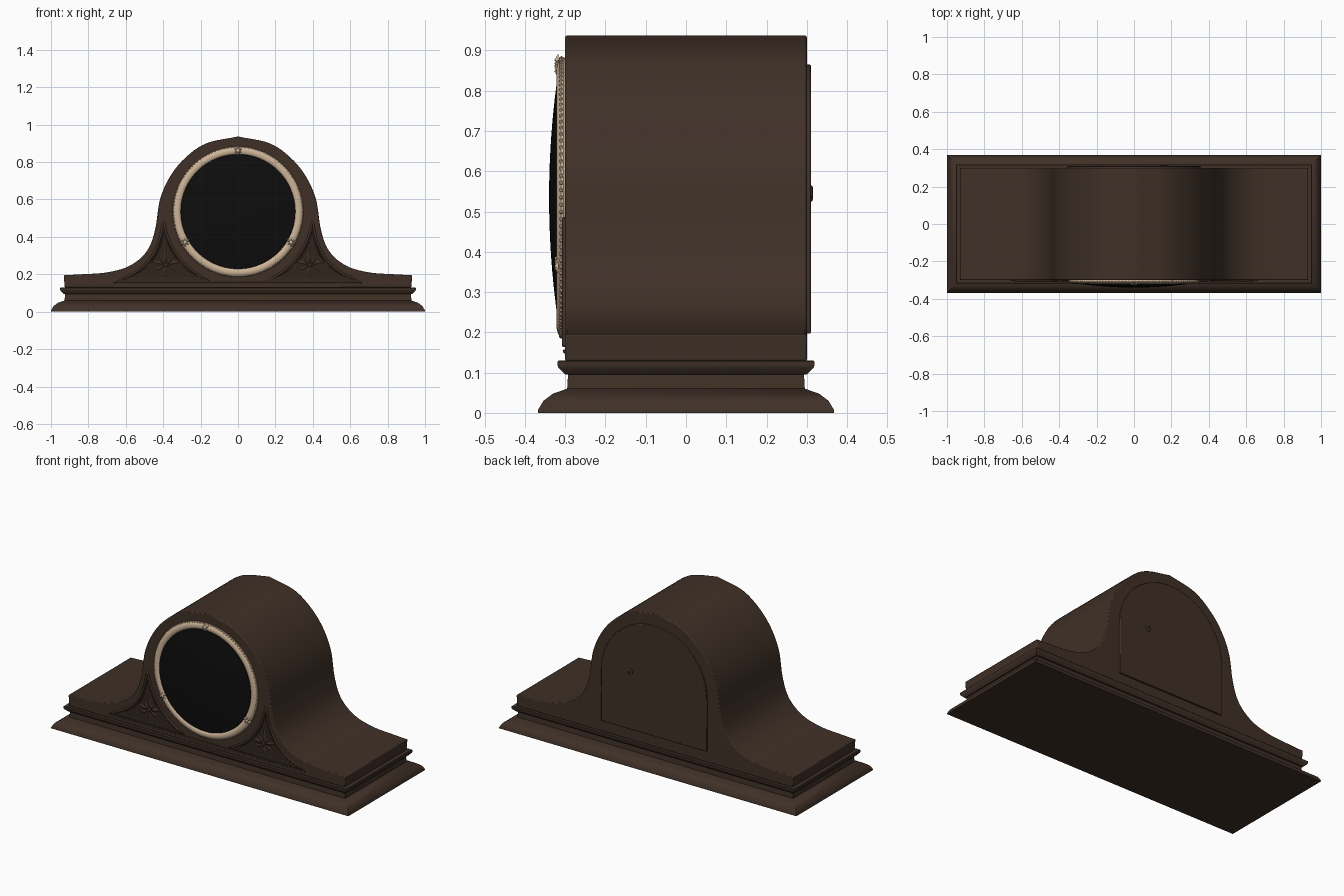
import bpy, bmesh
from math import sin, cos, pi, radians, sqrt
from mathutils import Vector, Matrix

if "Cube" in bpy.data.objects:
    bpy.data.objects.remove(bpy.data.objects["Cube"])


def material(name, rgb):
    m = bpy.data.materials.new(name)
    m.use_nodes = True
    m.diffuse_color = (*rgb, 1)
    bsdf = m.node_tree.nodes["Principled BSDF"]
    bsdf.inputs["Base Color"].default_value = (*rgb, 1)
    bsdf.inputs["Roughness"].default_value = 0.6
    return m


WOOD = material("dark walnut", (0.05, 0.03, 0.02))
CARVED = material("shadowed walnut", (0.03, 0.018, 0.012))
BRASS = material("pale brass", (0.62, 0.46, 0.31))
GLASS = material("black glass", (0.004, 0.004, 0.004))


def finish(name, bm, mat, bevel=0, angle=35):
    bmesh.ops.recalc_face_normals(bm, faces=bm.faces)
    mesh = bpy.data.meshes.new(name)
    bm.to_mesh(mesh)
    bm.free()
    mesh.materials.append(mat)
    ob = bpy.data.objects.new(name, mesh)
    bpy.context.collection.objects.link(ob)
    bpy.ops.object.select_all(action="DESELECT")
    ob.select_set(True)
    bpy.context.view_layer.objects.active = ob
    bpy.ops.object.shade_smooth_by_angle(angle=radians(angle))
    if bevel:
        b = ob.modifiers.new("soft edges", "BEVEL")
        b.width, b.segments, b.angle_limit = bevel, 2, radians(50)
    return ob


def loft(name, rings, mat, cap=True):
    """Bridge closed rings of points in order."""
    bm = bmesh.new()
    loops = [[bm.verts.new(p) for p in ring] for ring in rings]
    n = len(loops[0])
    for a, b in zip(loops, loops[1:]):
        for i in range(n):
            j = (i + 1) % n
            bm.faces.new((a[i], a[j], b[j], b[i]))
    if cap:
        bm.faces.new(loops[0])
        bm.faces.new(loops[-1])
    return finish(name, bm, mat)


def prism(name, outline, y0, y1, mat, bevel=0):
    """Extrude an xz outline along y."""
    ob = loft(name, [[(x, y, z) for x, z in outline] for y in (y0, y1)], mat)
    if bevel:
        b = ob.modifiers.new("soft edges", "BEVEL")
        b.width, b.segments, b.angle_limit = bevel, 2, radians(50)
    return ob


def lathe(name, profile, mat, centre, n=96, cap=True):
    """Turn (radius, y) points about the y axis."""
    cx, cz = centre
    return loft(name, [[(cx + r * cos(2 * pi * i / n), y, cz + r * sin(2 * pi * i / n))
                        for i in range(n)] for r, y in profile], mat, cap)


def spline(pts, steps=6):
    """Catmull-Rom through the points."""
    p = [Vector(q) for q in pts]
    p = [2 * p[0] - p[1]] + p + [2 * p[-1] - p[-2]]
    out = []
    for a, b, c, d in zip(p, p[1:], p[2:], p[3:]):
        for k in range(steps):
            t = k / steps
            out.append(0.5 * (2 * b + (c - a) * t + (2 * a - 5 * b + 4 * c - d) * t * t
                              + (3 * b - a - 3 * c + d) * t ** 3))
    return [tuple(v) for v in out + [p[-2]]]


def bead(name, outline, y, radius, mat):
    """Round moulding along a closed xz outline."""
    cu = bpy.data.curves.new(name, "CURVE")
    cu.dimensions = "3D"
    cu.bevel_depth, cu.bevel_resolution = radius, 1
    s = cu.splines.new("POLY")
    s.points.add(len(outline) - 1)
    for pt, (x, z) in zip(s.points, outline):
        pt.co = (x, y, z, 1)
    s.use_cyclic_u = True
    cu.materials.append(mat)
    ob = bpy.data.objects.new(name, cu)
    bpy.context.collection.objects.link(ob)


def leaves(name, centre, y, petals, height, mat):
    """Spray of pointed leaves: each is (angle in degrees, length, half width)."""
    bm = bmesh.new()
    for deg, length, w in petals:
        a = radians(deg)
        d, s = Vector((cos(a), 0, sin(a))), Vector((-sin(a), 0, cos(a)))
        o = Vector((centre[0], y, centre[1]))
        rim = [bm.verts.new(q) for q in (o, o + d * length * .35 + s * w, o + d * length * .65 + s * w * .7,
               o + d * length, o + d * length * .65 - s * w * .7, o + d * length * .35 - s * w)]
        top = bm.verts.new(o + d * length * .45 - Vector((0, height, 0)))
        for i in range(6):
            bm.faces.new((rim[i], rim[(i + 1) % 6], top))
        bm.faces.new(rim)
    m = Matrix.Translation((centre[0], y, centre[1])) @ Matrix.Diagonal((1, .7, 1, 1))
    bmesh.ops.create_uvsphere(bm, u_segments=12, v_segments=8, radius=height * 1.3, matrix=m)
    return finish(name, bm, mat)


# Stepped plinth: half depth and height of each moulding line
steps = [(.368, 0), (.367, .008), (.354, .03), (.330, .048), (.295, .06), (.293, .095),
         (.301, .096), (.317, .112), (.319, .118), (.319, .127), (.316, .13), (.30, .13)]
loft("plinth", [[(sx * (d + .632), sy * d, z) for sx, sy in ((-1, -1), (1, -1), (1, 1), (-1, 1))]
                for d, z in steps], WOOD)

# Arched case with sweeping shoulders
half = spline([(.932, .195), (.82, .201), (.71, .209), (.60, .236), (.52, .287), (.47, .355), (.44, .455),
               (.417, .60), (.365, .72), (.285, .82), (.17, .90), (0, .937)])
half = [(.926, .128)] + half
prism("case", half + [(-x, z) for x, z in half[-2::-1]], -.30, .30, WOOD, .005)

# Rear access door with a small lock
R = .355
door = [(-R, .197), (R, .197)] + [(R * cos(pi * i / 40), .51 + R * sin(pi * i / 40)) for i in range(41)]
prism("back_door", door, .295, .31, WOOD, .003)
lathe("door_lock", [(.02, .305), (.02, .313), (.015, .315), (.009, .315), (.008, .309)], WOOD, (.16, .545), 24)
prism("keyhole", [(.157, .53), (.163, .53), (.163, .56), (.157, .56)], .305, .3105, CARVED)

# Bezel and domed glass
FACE = (0, .535)
lathe("bezel", [(.344, -.296), (.348, -.304), (.347, -.310), (.340, -.317), (.327, -.321),
                (.314, -.319), (.307, -.314), (.303, -.306)], BRASS, FACE, cap=False)
lathe("dial_glass", [(.307, -.306)] + [(.306 * k / 10, -.318 - .022 * (1 - (k / 10) ** 2))
                                       for k in range(10, 0, -1)] + [(.003, -.34)], GLASS, FACE)

# Fine beading round the bezel rim
bm = bmesh.new()
for i in range(120):
    a = 2 * pi * i / 120
    bmesh.ops.create_icosphere(bm, subdivisions=1, radius=.007, matrix=Matrix.Translation(
        (.344 * cos(a), -.309, FACE[1] + .344 * sin(a))))
finish("bezel_beading", bm, BRASS)

# Three leaf clasps on the bezel
for k, deg in enumerate((90, 210, 330)):
    a = radians(deg)
    spray = [(deg + t, l, .009) for t, l in ((0, .03), (60, .026), (120, .026), (180, .03), (240, .026), (300, .026))]
    leaves(f"bezel_clasp_{k + 1}", (.327 * cos(a), FACE[1] + .327 * sin(a)), -.317, spray, .010, BRASS)

# Carved corner panels, following the bezel and the shoulder
arc = [(sqrt(.16 - (z - .535) ** 2), z) for z in [.165 + .315 * i / 14 for i in range(15)]]
shoulder = spline([(.40, .475), (.42, .385), (.46, .295), (.535, .22), (.64, .165)], 4)
spandrel = arc + shoulder
mid = (.385, .25)
spray = [(90, .10, .016), (48, .06, .013), (132, .06, .013), (12, .085, .015), (168, .085, .015),
         (-30, .065, .013), (210, .065, .013), (-90, .07, .014)]
for side, sx in (("left", 1), ("right", -1)):
    outline = [(sx * x, z) for x, z in spandrel]
    inner = [(sx * (mid[0] + (x - mid[0]) * .84), mid[1] + (z - mid[1]) * .84) for x, z in spandrel]
    prism(f"{side}_carved_panel", outline, -.3015, -.297, CARVED)
    bead(f"{side}_panel_frame", outline, -.301, .007, WOOD)
    bead(f"{side}_panel_inner_bead", inner, -.301, .004, WOOD)
    leaves(f"{side}_panel_leaves", (sx * mid[0], mid[1]), -.301, spray, .008, WOOD)

# Thin rail below the carved panels
prism("front_rail", [(-.66, .148), (.66, .148), (.66, .158), (-.66, .158)], -.305, -.298, WOOD, .002)
